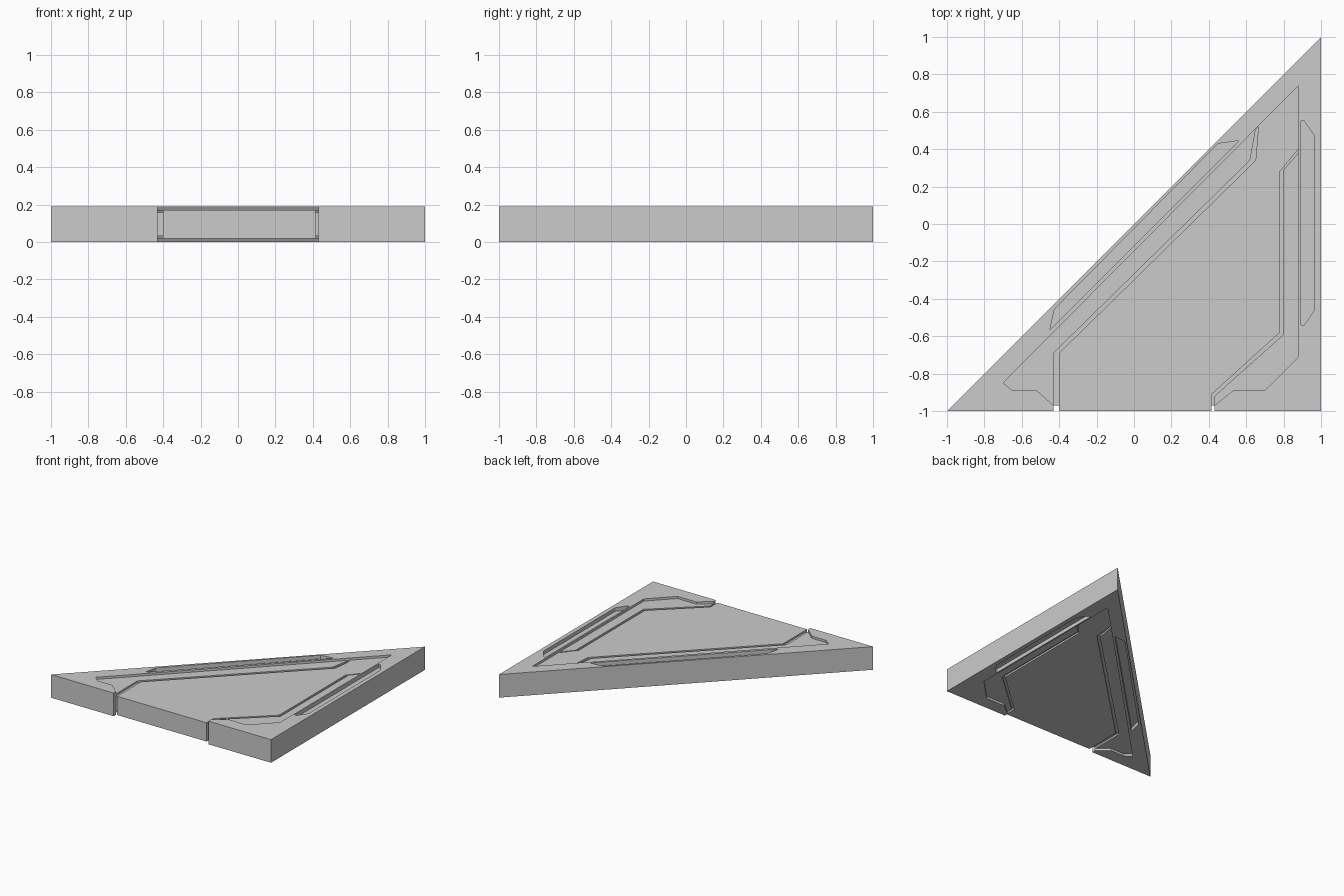
import bpy
import bmesh

cube = bpy.data.objects.get("Cube")
if cube:
    bpy.data.objects.remove(cube, do_unlink=True)

HEIGHT = 0.19
OVER = 0.1

grey = bpy.data.materials.new("light_grey")
grey.use_nodes = True
colour = (0.6, 0.6, 0.6, 1)
grey.diffuse_color = colour
grey.node_tree.nodes["Principled BSDF"].inputs["Base Color"].default_value = colour


def prism(name, outline, spans):
    """Extrude one outline over each (low, high) span."""
    bm = bmesh.new()
    for low, high in spans:
        face = bm.faces.new([bm.verts.new((x, y, low)) for x, y in outline])
        grown = bmesh.ops.extrude_face_region(bm, geom=[face])
        verts = [g for g in grown["geom"] if isinstance(g, bmesh.types.BMVert)]
        bmesh.ops.translate(bm, verts=verts, vec=(0, 0, high - low))
    bmesh.ops.recalc_face_normals(bm, faces=bm.faces)
    mesh = bpy.data.meshes.new(name)
    bm.to_mesh(mesh)
    bm.free()
    mesh.materials.append(grey)
    obj = bpy.data.objects.new(name, mesh)
    bpy.context.scene.collection.objects.link(obj)
    return obj


def cut(target, name, outline, spans):
    """Carve prisms out of the target and discard the cutter."""
    cutter = prism(name, outline, spans)
    cutter.hide_render = True
    mod = target.modifiers.new(name, "BOOLEAN")
    mod.operation = "DIFFERENCE"
    mod.solver = "EXACT"
    mod.object = cutter
    bpy.context.view_layer.objects.active = target
    bpy.ops.object.modifier_apply(modifier=mod.name)
    bpy.data.objects.remove(cutter, do_unlink=True)


def both_sides(depth):
    """Spans that recess the top and the underside equally."""
    return [(HEIGHT - depth, HEIGHT + OVER), (-OVER, depth)]


# Triangular slab
panel = prism("triangular_panel", [(-1, -1), (1, -1), (1, 1)], [(0, HEIGHT)])

# Broad recessed field, open at the front
cut(panel, "field_cutter", [
    (-0.43, -1.1), (-0.43, -0.97), (-0.52, -0.89), (-0.65, -0.89),
    (-0.70, -0.85), (0.88, 0.74), (0.88, -0.71), (0.70, -0.89),
    (0.53, -0.89), (0.43, -0.97), (0.43, -1.1)], both_sides(0.018))

# Narrow grooves around the central plate
cut(panel, "left_groove_cutter", [
    (-0.43, -1.1), (-0.40, -1.1), (-0.40, -0.69), (0.65, 0.34),
    (0.665, 0.52), (0.65, 0.505), (0.62, 0.34), (-0.43, -0.69)],
    both_sides(0.032))
cut(panel, "right_groove_cutter", [
    (0.415, -1.1), (0.43, -1.1), (0.43, -0.92), (0.80, -0.59),
    (0.80, 0.29), (0.879, 0.38), (0.879, 0.40), (0.78, 0.28),
    (0.78, -0.58), (0.415, -0.91)], both_sides(0.032))

# Long slots in the rim
cut(panel, "diagonal_slot_cutter", [
    (-0.45, -0.565), (0.56, 0.445), (0.45, 0.43), (-0.425, -0.455)],
    both_sides(0.03))
cut(panel, "side_slot_cutter", [
    (0.892, -0.54), (0.91, -0.54), (0.965, -0.46), (0.965, 0.47),
    (0.91, 0.55), (0.892, 0.55)], both_sides(0.03))

# Full-height notches where the grooves reach the front
for name, x0, x1 in (("left_notch", -0.43, -0.40), ("right_notch", 0.415, 0.43)):
    cut(panel, name, [(x0, -1.1), (x1, -1.1), (x1, -0.97), (x0, -0.97)],
        [(-OVER, HEIGHT + OVER)])
